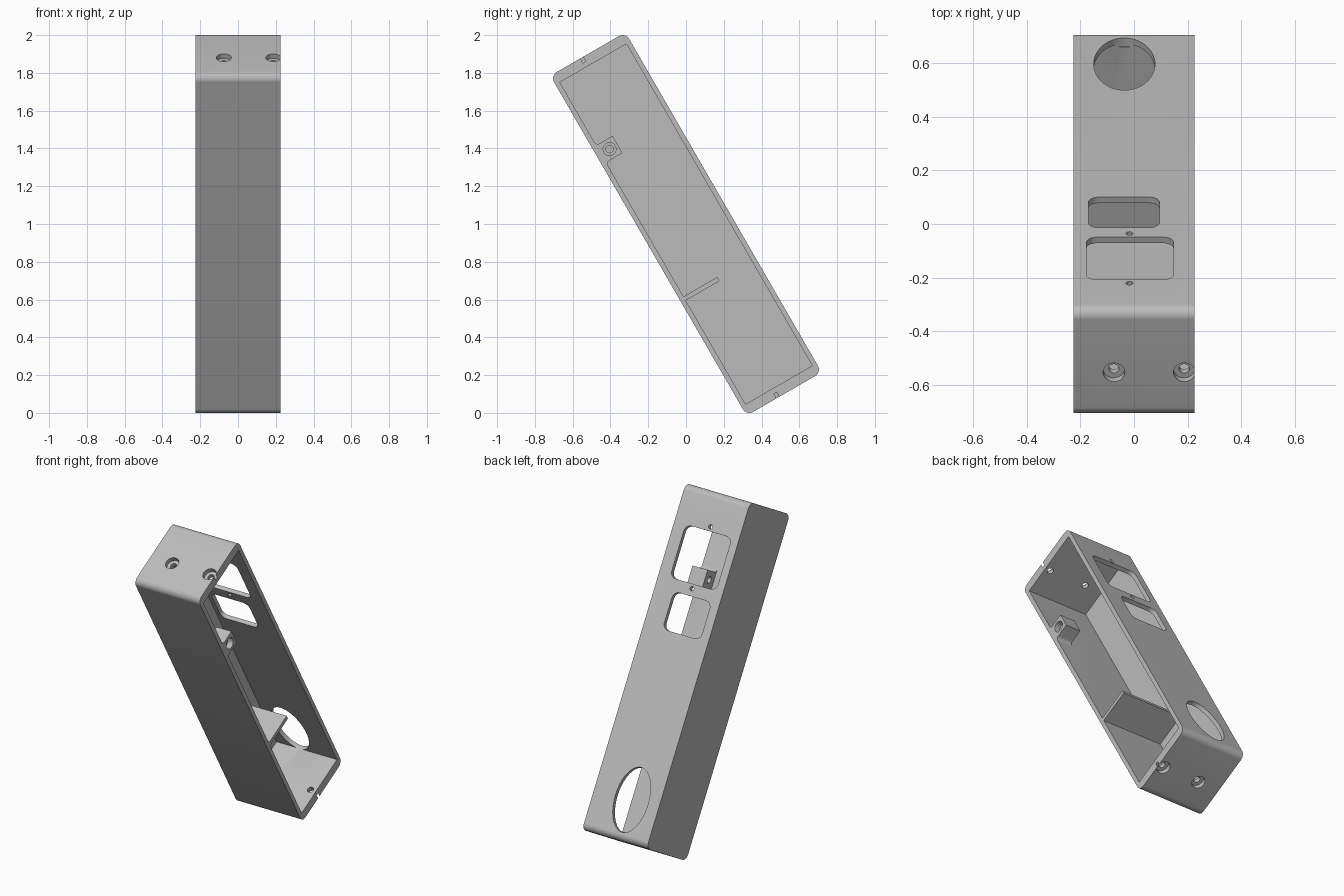
import bpy, bmesh, math
from mathutils import Matrix

if "Cube" in bpy.data.objects:
    bpy.data.objects.remove(bpy.data.objects["Cube"])

TILT = math.radians(30)
LENGTH, DEPTH, HALF_W = 2.078, 0.459, 0.226
END_WALL, SIDE_WALL = 0.0555, 0.026
TOP, BACK = LENGTH / 2, DEPTH / 2
IN_TOP, IN_BACK = TOP - END_WALL, BACK - SIDE_WALL

gray = bpy.data.materials.new("plain gray")
gray.use_nodes = True
gray.diffuse_color = (0.5, 0.5, 0.5, 1)
gray.node_tree.nodes["Principled BSDF"].inputs["Base Color"].default_value = (0.5, 0.5, 0.5, 1)


def arc(cx, cy, rx, ry, start, end, steps):
    angles = [math.radians(start + (end - start) * i / steps) for i in range(steps + 1)]
    return [(cx + rx * math.cos(a), cy + ry * math.sin(a)) for a in angles]


def ellipse(cx, cy, rx, ry, steps=48):
    return arc(cx, cy, rx, ry, 0, 360, steps)[:-1]


def rounded_rect(a0, a1, b0, b1, r, steps=8):
    return (arc(a1 - r, b1 - r, r, r, 0, 90, steps) + arc(a0 + r, b1 - r, r, r, 90, 180, steps)
            + arc(a0 + r, b0 + r, r, r, 180, 270, steps) + arc(a1 - r, b0 + r, r, r, 270, 360, steps))


def rect(a0, a1, b0, b1):
    return [(a0, b0), (a1, b0), (a1, b1), (a0, b1)]


def prism(name, outline, lo, hi, axis):
    """Extrude a 2D outline between lo and hi along the given axis."""
    place = {"x": lambda a, b, d: (d, a, b),
             "y": lambda a, b, d: (a, d, b),
             "z": lambda a, b, d: (a, b, d)}[axis]
    bm = bmesh.new()
    ends = [[bm.verts.new(place(a, b, d)) for a, b in outline] for d in (lo, hi)]
    n = len(outline)
    bm.faces.new(ends[0])
    bm.faces.new(ends[1])
    for i in range(n):
        j = (i + 1) % n
        bm.faces.new((ends[0][i], ends[0][j], ends[1][j], ends[1][i]))
    bmesh.ops.recalc_face_normals(bm, faces=bm.faces)
    mesh = bpy.data.meshes.new(name)
    bm.to_mesh(mesh)
    bm.free()
    mesh.materials.append(gray)
    obj = bpy.data.objects.new(name, mesh)
    bpy.context.collection.objects.link(obj)
    return obj


def cut(target, cutter):
    """Subtract the cutter, keep the result and discard the cutter."""
    mod = target.modifiers.new("cut", "BOOLEAN")
    mod.operation, mod.solver, mod.object = "DIFFERENCE", "EXACT", cutter
    graph = bpy.context.evaluated_depsgraph_get()
    mesh = bpy.data.meshes.new_from_object(target.evaluated_get(graph))
    target.modifiers.clear()
    target.data = mesh
    bpy.data.objects.remove(cutter)


# Outer housing block with rounded long-profile corners
housing = prism("housing", rounded_rect(-BACK, BACK, -TOP, TOP, 0.04, 10), -HALF_W, HALF_W, "x")

# Cavity, open on the left side, leaving a shelf and a screw boss standing
cavity = prism("cavity", rect(-IN_BACK, IN_BACK, -IN_TOP, IN_TOP), -HALF_W + 0.028, 0.4, "x")
cut(cavity, prism("shelf", rect(-0.3, 0.003, -0.35, -0.326), -0.4, 0.6, "x"))
F, B0, B1, BT = 0.02, 0.494, 0.598, -0.103
boss_outline = ([(-0.3, B0 - F)] + arc(-IN_BACK + F, B0 - F, F, F, 180, 90, 6) + [(BT, B0), (BT, B1)]
                + arc(-IN_BACK + F, B1 + F, F, F, 270, 180, 6) + [(-0.3, B1 + F)])
cut(cavity, prism("boss", boss_outline, 0.12, 0.6, "x"))
cut(housing, cavity)

# Screw hole through the boss, counterbored
for radius, lo in ((0.02, 0.0), (0.034, 0.19)):
    cut(housing, prism("boss_hole", ellipse(-0.152, 0.546, radius, radius, 32), lo, 0.4, "x"))

# Openings in the back wall: two windows, an oval and two small screw holes
back_openings = [
    rounded_rect(-0.17, 0.095, 0.197, 0.424, 0.04),
    rounded_rect(-0.177, 0.147, 0.495, 0.812, 0.04),
    ellipse(-0.036, -0.794, 0.114, 0.194, 64),
    ellipse(-0.017, 0.468, 0.013, 0.013, 24),
    ellipse(-0.017, 0.838, 0.013, 0.013, 24),
]
for outline in back_openings:
    cut(housing, prism("opening", outline, IN_BACK - 0.01, 0.4, "y"))

# Counterbored screw holes through both end walls
for side in (-1, 1):
    for x in (-0.075, 0.187):
        for radius, depth in ((0.019, END_WALL + 0.02), (0.04, 0.028)):
            lo, hi = sorted((side * (TOP - depth), side * (TOP + 0.1)))
            cut(housing, prism("end_hole", ellipse(x, -0.038, radius, radius, 32), lo, hi, "z"))

# Lean the housing back onto its edge
housing.data.transform(Matrix.Translation((0, 0, 1)) @ Matrix.Rotation(TILT, 4, "X"))

bpy.ops.object.select_all(action="DESELECT")
housing.select_set(True)
bpy.context.view_layer.objects.active = housing
bpy.ops.object.shade_smooth_by_angle(angle=math.radians(30))
